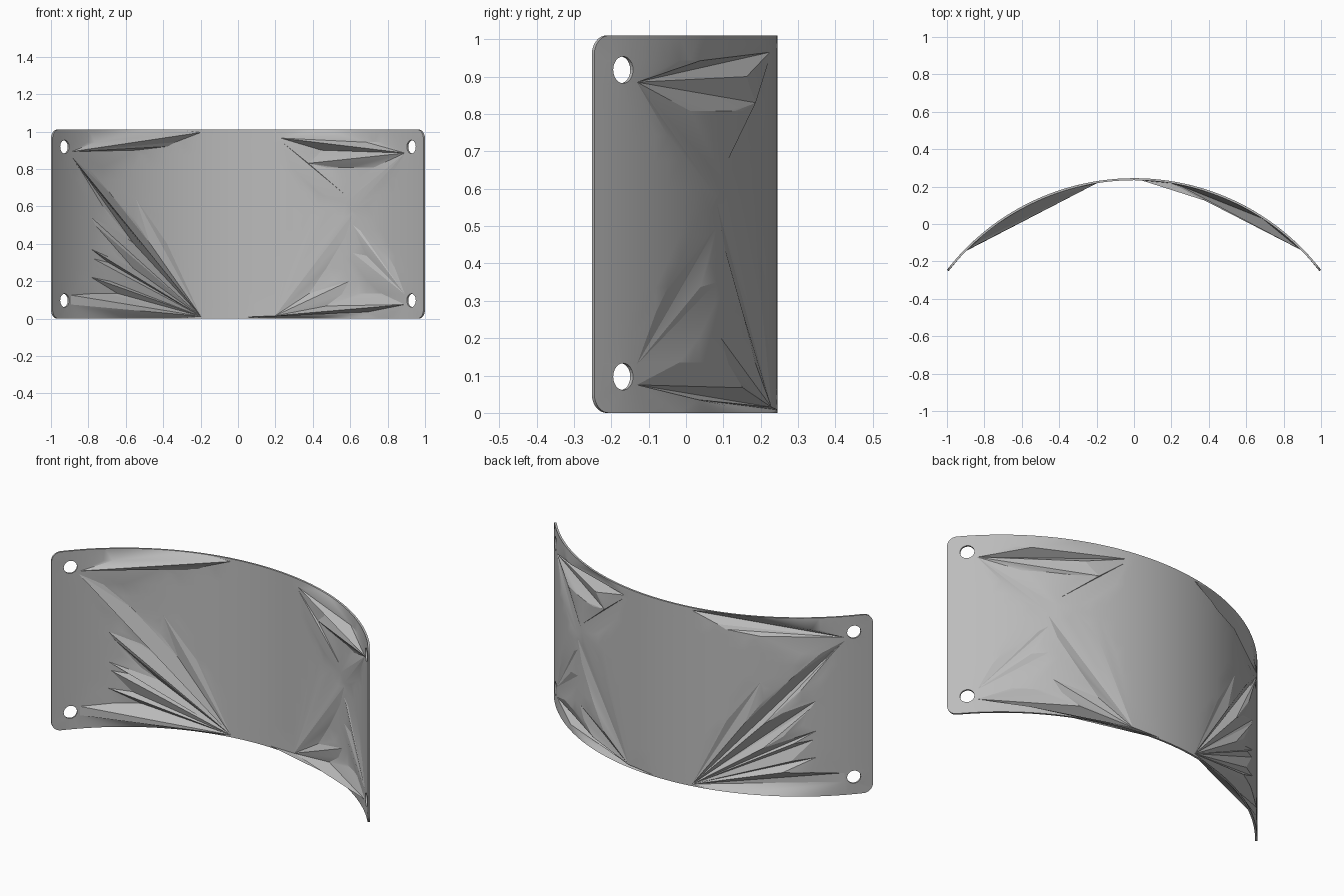
import bpy, bmesh, math
from mathutils import Vector
from mathutils.geometry import delaunay_2d_cdt, intersect_point_line

if "Cube" in bpy.data.objects:
    bpy.data.objects.remove(bpy.data.objects["Cube"])

R, T, H = 1.265, 0.011, 1.01          # bend radius, thickness, height
SMAX = R * math.asin(1 / R)           # half arc length
CORNER, HOLE_R = 0.05, 0.036
HOLES = [(sx * R * math.asin(0.935 / R), z) for sx in (-1, 1) for z in (0.097, 0.918)]


def flat(s, z):
    """Arc length -> front view coordinates."""
    return Vector((R * math.sin(s / R), z))


def bend(p, r):
    """Front view point -> point on the bent sheet of radius r."""
    a = math.asin(max(-1, min(1, p.x / R)))
    return Vector((r * math.sin(a), r * math.cos(a) - R + 0.245, p.y))


def hole_distance(p):
    s = R * math.asin(max(-1, min(1, p.x / R)))
    return min(math.hypot(s - hs, p.y - hz) for hs, hz in HOLES)


pts, edges = [], []


def loop(points):
    b, n = len(pts), len(points)
    pts.extend(points)
    edges.extend((b + i, b + (i + 1) % n) for i in range(n))


# rounded outline
outline = []
for cs, cz, a0 in ((1, 1, 0), (-1, 1, 90), (-1, 0, 180), (1, 0, 270)):
    s0 = cs * (SMAX - CORNER)
    z0 = H - CORNER if cz else CORNER
    for i in range(9):
        a = math.radians(a0 + i * 90 / 8)
        outline.append(flat(s0 + CORNER * math.cos(a), z0 + CORNER * math.sin(a)))
    if a0 in (0, 180):                # long edges follow the bend
        for i in range(1, 48):
            outline.append(flat(s0 * (1 - 2 * i / 48), H if cz else 0))
loop(outline)

# screw holes
for hs, hz in HOLES:
    loop([flat(hs + HOLE_R * math.cos(i * math.tau / 24),
               hz + HOLE_R * math.sin(i * math.tau / 24)) for i in range(24)])

# straight creases fanning out from a few points of the sheet
FANS = [
    ((-0.20, 0.012), [(-0.905, 0.875), (-0.87, 0.83), (-0.79, 0.54), (-0.77, 0.50),
                      (-0.79, 0.37), (-0.78, 0.32), (-0.70, 0.30), (-0.79, 0.22),
                      (-0.69, 0.20), (-0.90, 0.125), (-0.90, 0.075), (-0.55, 0.64)]),
    ((-0.90, 0.892), [(-0.20, 0.995), (-0.38, 0.92), (-0.55, 0.90)]),
    ((0.20, 0.015), [(0.39, 0.60), (0.50, 0.60), (0.53, 0.55), (0.62, 0.56),
                     (0.58, 0.44), (0.60, 0.20), (0.90, 0.075), (0.56, 0.13)]),
    ((0.90, 0.130), [(0.62, 0.50), (0.66, 0.47), (0.62, 0.35), (0.63, 0.29), (0.70, 0.20)]),
    ((0.90, 0.885), [(0.23, 0.965), (0.38, 0.83), (0.62, 0.58), (0.58, 0.62), (0.45, 0.90)]),
    ((0.23, 0.950), [(0.58, 0.66), (0.50, 0.64)]),
    ((0.04, 0.008), [(0.70, 0.035)]),
]
creases = []
for apex, tips in FANS:
    a = len(pts)
    pts.append(Vector(apex))
    for t in tips:
        edges.append((a, len(pts)))
        pts.append(Vector(t))
        creases.append((Vector(apex), Vector(t)))


def near_crease(p):
    for a, b in creases:
        q, f = intersect_point_line(p, a, b)
        q = a.lerp(b, max(0, min(1, f)))
        if (Vector((q[0], q[1])) - p).length < 0.028:
            return True
    return False


# regular points that keep the rest of the sheet smoothly bent
for i in range(47):
    for j in range(1, 15):
        p = flat((SMAX - 0.03) * (i / 23 - 1), H * j / 15)
        if hole_distance(p) > HOLE_R + 0.02 and not near_crease(p):
            pts.append(p)

vs, _, fs, *_ = delaunay_2d_cdt(pts, edges, [], 0, 1e-5)

# bent sheet: front skin, back skin and rim
bm = bmesh.new()
back = [bm.verts.new(bend(v, R)) for v in vs]
front = [bm.verts.new(bend(v, R - T)) for v in vs]
count = {}
for f in fs:
    if all(hole_distance(vs[k]) < HOLE_R * 1.01 for k in f):
        continue
    bm.faces.new([back[k] for k in reversed(f)])
    bm.faces.new([front[k] for k in f])
    for a, b in zip(f, list(f[1:]) + [f[0]]):
        key = (min(a, b), max(a, b))
        count[key] = count.get(key, 0) + 1
for (a, b), n in count.items():
    if n == 1:
        bm.faces.new((back[a], back[b], front[b], front[a]))
bmesh.ops.delete(bm, geom=[v for v in bm.verts if not v.link_faces], context='VERTS')
bmesh.ops.recalc_face_normals(bm, faces=bm.faces)

me = bpy.data.meshes.new("curved_plate")
bm.to_mesh(me)
bm.free()
plate = bpy.data.objects.new("curved_plate", me)
bpy.context.collection.objects.link(plate)

grey = bpy.data.materials.new("plain grey")
grey.diffuse_color = (0.5, 0.5, 0.5, 1)
grey.use_nodes = True
grey.node_tree.nodes["Principled BSDF"].inputs["Base Color"].default_value = grey.diffuse_color
me.materials.append(grey)

bpy.context.view_layer.objects.active = plate
plate.select_set(True)
bpy.ops.object.shade_smooth_by_angle(angle=math.radians(12))
